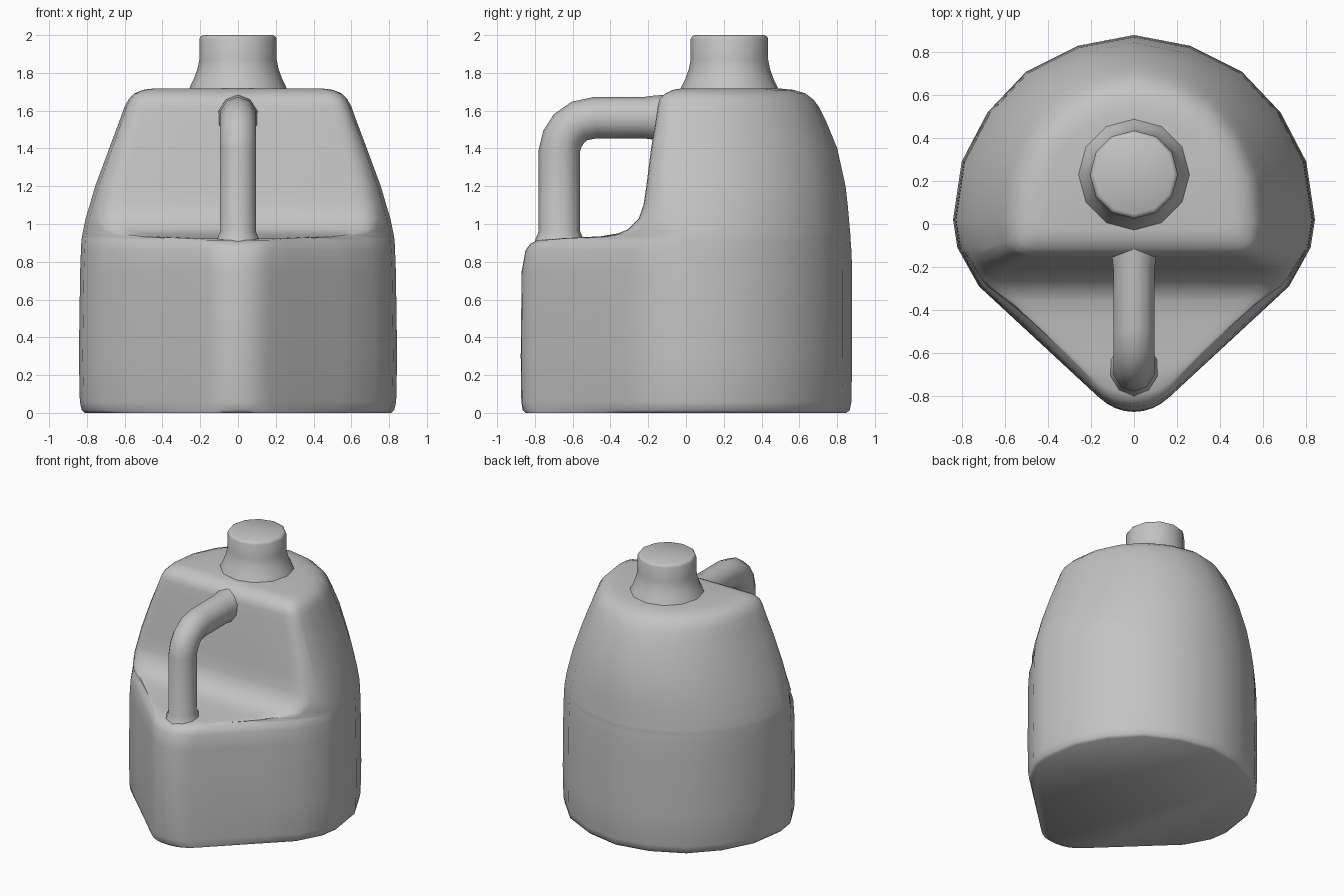
import bpy, bmesh, math
from mathutils import Vector

cube = bpy.data.objects.get("Cube")
if cube:
    bpy.data.objects.remove(cube, do_unlink=True)

grey = bpy.data.materials.new("plain_grey")
grey.use_nodes = True
grey.diffuse_color = (0.55, 0.55, 0.55, 1)
grey.node_tree.nodes["Principled BSDF"].inputs["Base Color"].default_value = grey.diffuse_color


def loft(name, rings, angle):
    """Skin a list of equal-length closed rings and cap both ends."""
    bm = bmesh.new()
    loops = [[bm.verts.new(p) for p in ring] for ring in rings]
    n = len(loops[0])
    for low, high in zip(loops, loops[1:]):
        for i in range(n):
            j = (i + 1) % n
            bm.faces.new((low[i], low[j], high[j], high[i]))
    bm.faces.new(loops[0][::-1])
    bm.faces.new(loops[-1])
    bmesh.ops.remove_doubles(bm, verts=bm.verts, dist=0.0005)
    bmesh.ops.recalc_face_normals(bm, faces=bm.faces)
    mesh = bpy.data.meshes.new(name)
    bm.to_mesh(mesh)
    bm.free()
    mesh.materials.append(grey)
    obj = bpy.data.objects.new(name, mesh)
    bpy.context.collection.objects.link(obj)
    bpy.ops.object.select_all(action='DESELECT')
    obj.select_set(True)
    bpy.context.view_layer.objects.active = obj
    bpy.ops.object.shade_smooth_by_angle(angle=math.radians(angle))
    return obj


# Teardrop footprint, one half from back to front tip
OUTLINE = [(0, .88), (.26, .83), (.5, .71), (.68, .52), (.8, .29),
           (.84, .02), (.82, -.11), (.72, -.29), (.09, -.875)]
SIDE_Y = [y for x, y in OUTLINE[:-1]] + [-.45, -.6, -.7]


def half_width(y, inset):
    for (xa, ya), (xb, yb) in zip(OUTLINE, OUTLINE[1:]):
        if y >= yb - 1e-6:
            x = xa + (xb - xa) * (ya - y) / (ya - yb)
            break
    else:
        x = OUTLINE[-1][0]
    return max(0, x - inset * min(1, max(0, (-y - .2) / .2)))


def body_ring(z, sx, sy, front, inset):
    """Footprint cut off at the front with a rounded corner."""
    start = front + .07
    half = [(half_width(max(y, start), inset), max(y, start)) for y in SIDE_Y]
    p0 = Vector((half_width(start, inset), start))
    corner = Vector((half_width(front, inset), front))
    p2 = Vector((max(0, corner.x - .1), front))
    for t in (0, .25, .5, .75, 1):
        half.append(tuple(p0 * (1 - t) ** 2 + corner * 2 * t * (1 - t) + p2 * t * t))
    half += [(p2.x * .5, front), (0, front)]
    full = half + [(-x, y) for x, y in half[-2:0:-1]]
    return [(x * sx, y * sy if y > 0 else y, z) for x, y in full]


# Body levels: height, width scale, back scale, front cut, shelf edge inset
LEVELS = [
    (0, .965, .965, -.85, 0), (.015, .985, .985, -.865, 0),
    (.06, .997, .995, -.872, 0), (.3, 1.003, 1, -.875, 0),
    (.75, .995, 1, -.87, 0), (.86, .99, .995, -.85, .01),
    (.895, .988, .992, -.825, .03), (.915, .986, .99, -.785, .055),
    (.925, .985, .99, -.65, .065), (.935, .983, .99, -.45, .065),
    (.95, .98, .988, -.36, .05), (.97, .975, .986, -.31, .03),
    (1.03, .96, .98, -.25, 0), (1.1, .935, .973, -.225, 0),
    (1.2, .9, .96, -.21, 0), (1.4, .812, .91, -.185, 0),
    (1.55, .745, .84, -.16, 0), (1.62, .715, .8, -.15, 0),
    (1.66, .69, .765, -.14, 0), (1.69, .655, .72, -.11, 0),
    (1.71, .6, .65, -.07, 0), (1.717, .54, .57, -.03, 0)]
loft("jug_body", [body_ring(*level) for level in LEVELS], 50)

# Neck with flared foot
NECK = [(.265, 1.7), (.255, 1.725), (.235, 1.765), (.215, 1.82), (.205, 1.87),
        (.205, 1.98), (.198, 1.993), (.185, 2)]
SIDES = 12
loft("neck", [[(r * math.sin(math.tau * i / SIDES), .23 + r * math.cos(math.tau * i / SIDES), z)
               for i in range(SIDES)] for r, z in NECK], 50)

# Handle swept along a bent path: y, z, thickness
PATH = [(-.67, .89, 1.25), (-.67, .92, 1.15), (-.67, .96, 1), (-.67, 1.39, 1),
        (-.655, 1.45, 1), (-.62, 1.505, 1), (-.565, 1.545, 1), (-.48, 1.563, 1),
        (-.22, 1.563, 1), (-.17, 1.563, 1.06), (-.09, 1.563, 1.12)]
rings = []
for i, (y, z, s) in enumerate(PATH):
    a, b = PATH[max(0, i - 1)], PATH[min(len(PATH) - 1, i + 1)]
    along = Vector((b[0] - a[0], b[1] - a[1])).normalized()
    ring = []
    for k in range(10):
        t = math.tau * k / 10
        out = .11 * s * math.cos(t)
        ring.append((.1 * s * math.sin(t), y - along.y * out, z + along.x * out))
    rings.append(ring)
loft("handle", rings, 60)
